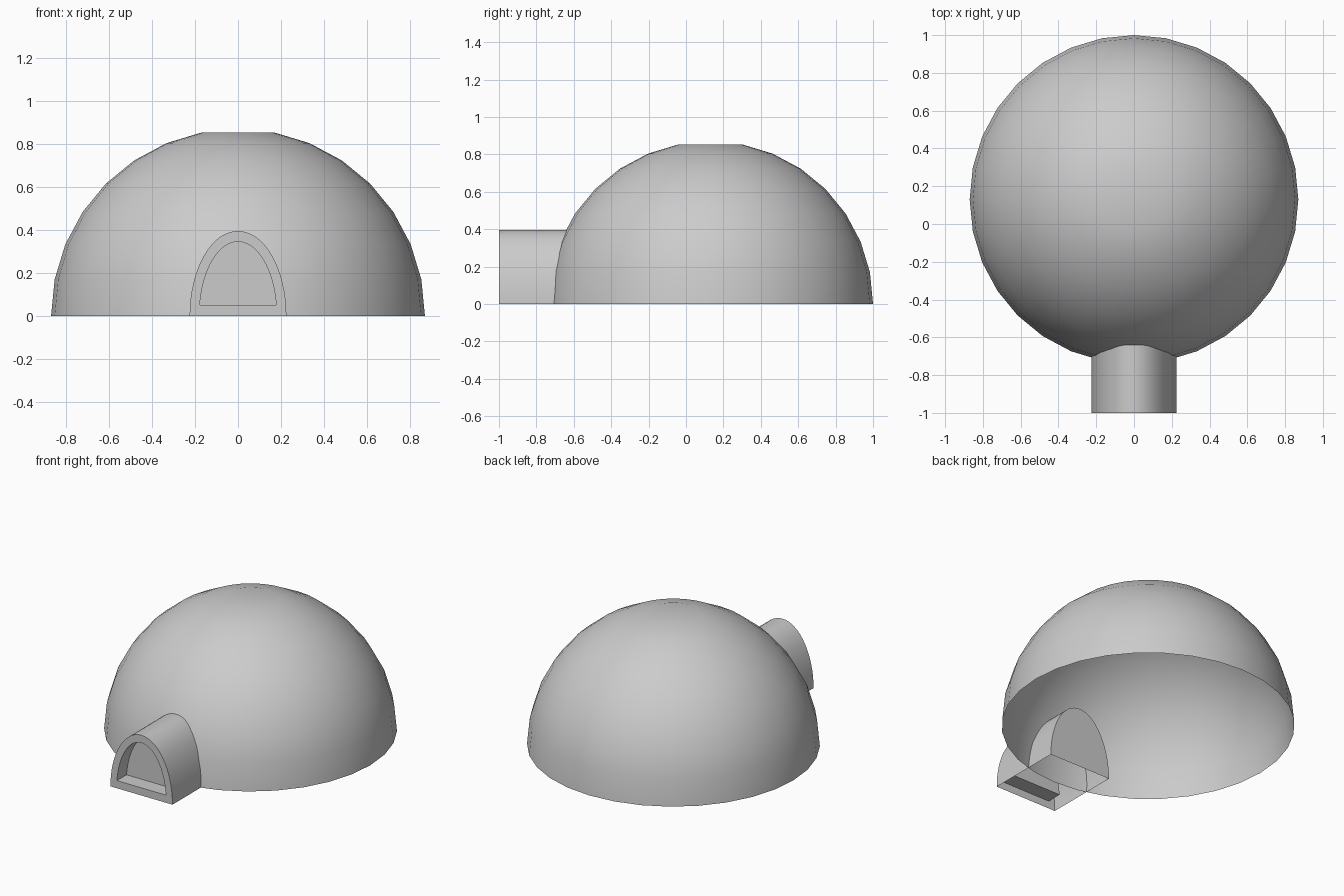
import bpy, bmesh
from math import sin, cos, pi, asin

if "Cube" in bpy.data.objects:
    bpy.data.objects.remove(bpy.data.objects["Cube"])

R, CY = 0.87, 0.13          # dome radius and centre
FRONT, BACK, DEPTH = -1.0, -0.5, 0.1


def finish(bm, name, flip_fix=None):
    mesh = bpy.data.meshes.new(name)
    bm.to_mesh(mesh)
    bm.free()
    ob = bpy.data.objects.new(name, mesh)
    bpy.context.collection.objects.link(ob)
    bpy.ops.object.select_all(action='DESELECT')
    ob.select_set(True)
    bpy.context.view_layer.objects.active = ob
    bpy.ops.object.shade_smooth_by_angle(angle=pi / 6)
    return ob


def bridge(bm, a, b, closed=True):
    n = len(a)
    for i in range(n if closed else n - 1):
        j = (i + 1) % n
        bm.faces.new((a[i], a[j], b[j], b[i]))


# Dome: open half sphere with a small flat cap on top
bm = bmesh.new()
rings = []
for k in range(8):
    t = k * pi / 16
    rings.append([bm.verts.new((R * cos(t) * cos(i * pi / 16),
                                CY + R * cos(t) * sin(i * pi / 16),
                                R * sin(t))) for i in range(32)])
for lo, hi in zip(rings, rings[1:]):
    bridge(bm, lo, hi)
bm.faces.new(rings[-1])
finish(bm, "dome")


# Entrance: elliptical arch tunnel, open underneath, with a recessed doorway
def arch(bm, a, b, y, start=0.0, n=32):
    angles = [start + (pi - 2 * start) * i / n for i in range(n + 1)]
    return [bm.verts.new((a * cos(t), y, b * sin(t))) for t in angles]


bm = bmesh.new()
door_start = asin(0.05 / 0.345)
outer = arch(bm, 0.225, 0.395, FRONT)
rear = arch(bm, 0.225, 0.395, BACK)
door = arch(bm, 0.18, 0.345, FRONT, door_start)
recess = arch(bm, 0.18, 0.345, FRONT + DEPTH, door_start)
bridge(bm, rear, outer, closed=False)    # outer wall
bm.faces.new(rear[::-1])                 # inner end
bridge(bm, outer, door)                  # front frame with sill
bridge(bm, door, recess)                 # doorway sides and floor
bm.faces.new(recess)                     # doorway back panel
bmesh.ops.recalc_face_normals(bm, faces=bm.faces)
finish(bm, "entrance_tunnel")
